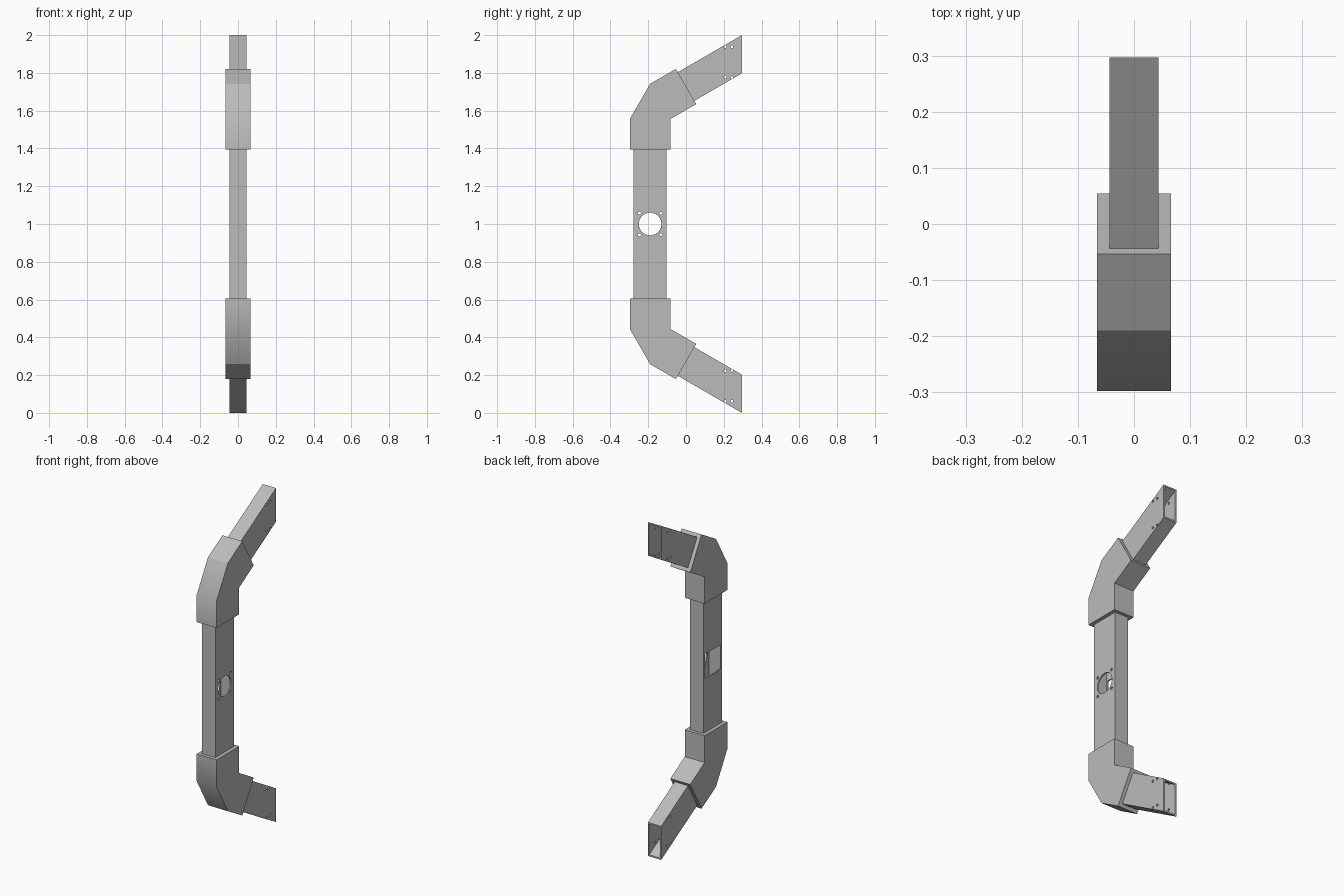
import bpy, bmesh, math
from mathutils import Vector

if "Cube" in bpy.data.objects:
    bpy.data.objects.remove(bpy.data.objects["Cube"], do_unlink=True)

# One plain grey
grey = bpy.data.materials.new("plain_grey")
grey.use_nodes = True
COLOUR = (0.5, 0.5, 0.5, 1)
grey.diffuse_color = COLOUR
grey.node_tree.nodes["Principled BSDF"].inputs["Base Color"].default_value = COLOUR

# Main dimensions
AXIS_Y = -0.19
TUBE_W, TUBE_X = 0.0875, 0.044     # tube half sizes
ELBOW_W, ELBOW_X = 0.1075, 0.066   # elbow half sizes
WALL = 0.008
ELBOW_Z = 1.395                    # where the upper elbow starts
ELBOW_LEN = 0.22                   # bend to slanted end
BACK_Y = 0.297
SLOPE = math.radians(30)
C, T = math.cos(SLOPE), math.tan(SLOPE)
BEND = Vector((AXIS_Y, 1.618))
ALONG = Vector((C, math.sin(SLOPE)))
ACROSS = Vector((-math.sin(SLOPE), C))


def prism(name, profile, x0, x1, flip=1):
    """Extrude a (y, z) profile from x0 to x1; flip=-1 mirrors it to the lower half."""
    bm = bmesh.new()
    verts = [bm.verts.new((x0, y, 1 + flip * (z - 1))) for y, z in profile]
    face = bm.faces.new(verts)
    ext = bmesh.ops.extrude_face_region(bm, geom=[face])["geom"]
    moved = [v for v in ext if isinstance(v, bmesh.types.BMVert)]
    bmesh.ops.translate(bm, verts=moved, vec=(x1 - x0, 0, 0))
    bmesh.ops.recalc_face_normals(bm, faces=bm.faces[:])
    mesh = bpy.data.meshes.new(name)
    bm.to_mesh(mesh)
    bm.free()
    mesh.materials.append(grey)
    obj = bpy.data.objects.new(name, mesh)
    bpy.context.collection.objects.link(obj)
    return obj


def cut(obj, cutter):
    """Subtract the cutter, then discard it."""
    cutter.hide_render = True
    mod = obj.modifiers.new("cut", "BOOLEAN")
    mod.operation, mod.solver, mod.object = "DIFFERENCE", "EXACT", cutter
    bpy.context.view_layer.objects.active = obj
    bpy.ops.object.modifier_apply(modifier=mod.name)
    bpy.data.objects.remove(cutter, do_unlink=True)


def rect(y, z, half_y, half_z):
    return [(y - half_y, z - half_z), (y + half_y, z - half_z),
            (y + half_y, z + half_z), (y - half_y, z + half_z)]


def circle(y, z, r, n):
    return [(y + r * math.cos(math.tau * i / n), z + r * math.sin(math.tau * i / n))
            for i in range(n)]


def elbow_profile(w, start_z, length):
    corner_z = BEND.y + w * T - w / C
    end = BEND + ALONG * length
    return [(AXIS_Y - w, start_z), (AXIS_Y - w, corner_z), (AXIS_Y, BEND.y + w / C),
            end + ACROSS * w, end - ACROSS * w,
            (AXIS_Y + w, corner_z), (AXIS_Y + w, start_z)]


def arm_profile(w, start, end_y):
    base = BEND + ALONG * start
    end_z = BEND.y + (end_y - AXIS_Y) * T
    return [base - ACROSS * w, (end_y, end_z - w / C), (end_y, end_z + w / C),
            base + ACROSS * w]


# Upright hollow tube, with a round port on the left and a square opening on the right
half = ELBOW_Z - 1 + 0.1
upright = prism("upright_tube", rect(AXIS_Y, 1, TUBE_W, half), -TUBE_X, TUBE_X)
cut(upright, prism("bore", rect(AXIS_Y, 1, TUBE_W - WALL, half + 0.1),
                   WALL - TUBE_X, TUBE_X - WALL))
cut(upright, prism("port", circle(AXIS_Y, 1, 0.06, 48), 0, 0.1))
for sy in (-1, 1):
    for sz in (-1, 1):
        spot = circle(AXIS_Y + sy * 0.057, 1 + sz * 0.057, 0.008, 16)
        cut(upright, prism("screw_hole", spot, 0, 0.1))
cut(upright, prism("opening", rect(AXIS_Y, 1, 0.074, 0.074), -0.1, 0))

for label, flip in (("upper", 1), ("lower", -1)):
    # Elbow sleeve around the tubes
    elbow = prism(label + "_elbow", elbow_profile(ELBOW_W, ELBOW_Z, ELBOW_LEN),
                  -ELBOW_X, ELBOW_X, flip)
    cut(elbow, prism("bore", elbow_profile(TUBE_W, ELBOW_Z - 0.1, ELBOW_LEN + 0.1),
                     -TUBE_X, TUBE_X, flip))
    # Soften only the first outer bend
    bm = bmesh.new()
    bm.from_mesh(elbow.data)
    for f in bm.faces:
        f.smooth = True
    for e in bm.edges:
        mid = (e.verts[0].co + e.verts[1].co) / 2
        first_bend = abs(mid.y - AXIS_Y + ELBOW_W) < 0.001 and abs(mid.x) < 0.01
        e.smooth = first_bend and abs(mid.z - 1) > ELBOW_Z - 1 + 0.01
    bm.to_mesh(elbow.data)
    bm.free()

    # Slanted hollow arm with a vertical open end and bolt holes
    arm = prism(label + "_arm", arm_profile(TUBE_W, ELBOW_LEN - 0.1, BACK_Y),
                -TUBE_X, TUBE_X, flip)
    cut(arm, prism("bore", arm_profile(TUBE_W - WALL, 0, BACK_Y + 0.1),
                   WALL - TUBE_X, TUBE_X - WALL, flip))
    for y in (0.208, 0.243):
        for z in (1.938, 1.776):
            cut(arm, prism("bolt_hole", circle(y, z, 0.007, 16), -0.1, 0.1, flip))
